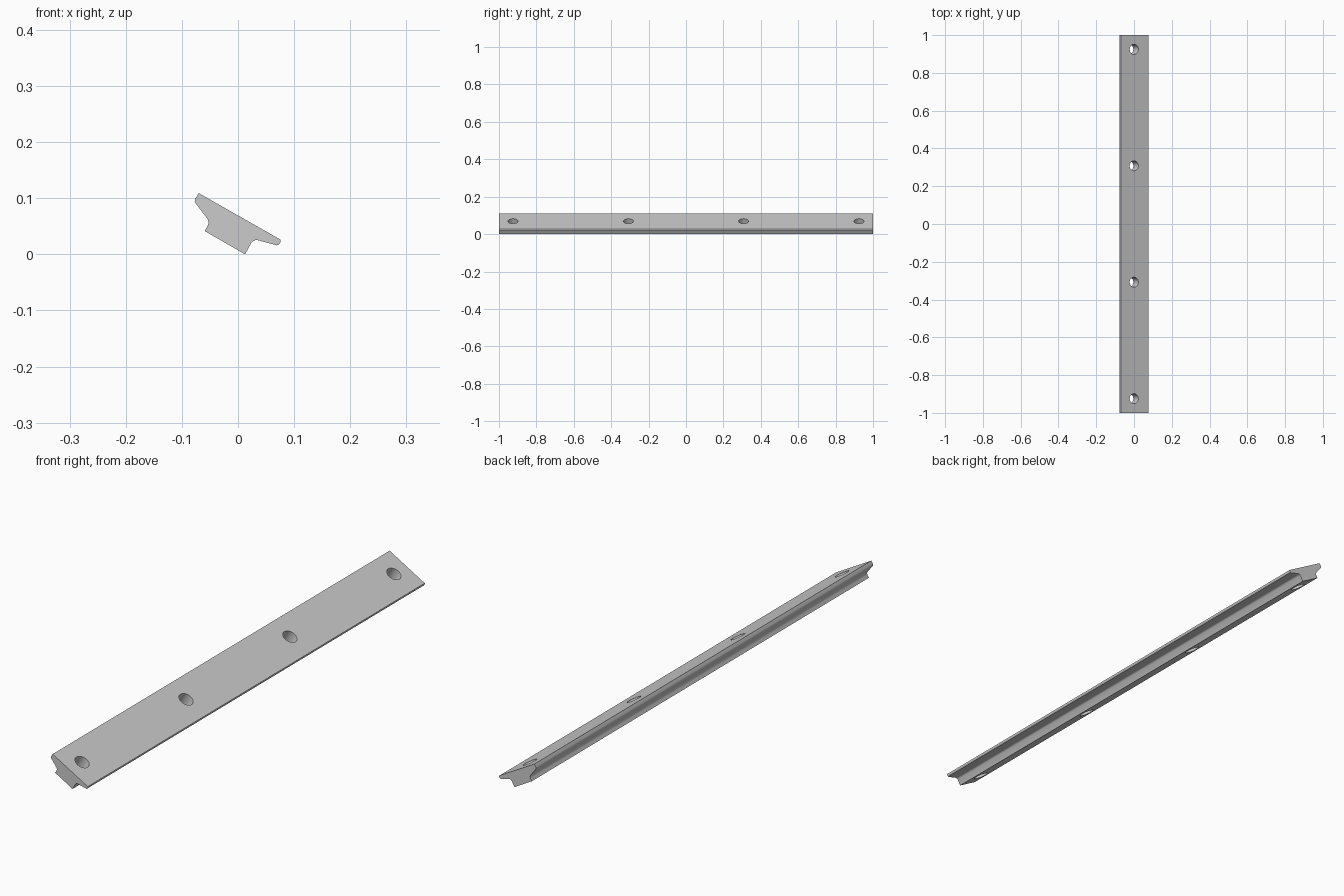
import bpy, bmesh, math
from mathutils import Vector, Matrix

if "Cube" in bpy.data.objects:
    bpy.data.objects.remove(bpy.data.objects["Cube"])

# Tilted rail cross-section (x, z), with softened lips and grooves
PROFILE = [
    (-0.070, 0.109), (0.076, 0.026), (0.0762, 0.023), (0.0745, 0.019),
    (0.072, 0.0165), (0.069, 0.016), (0.035, 0.0252), (0.031, 0.0252),
    (0.027, 0.0235), (0.024, 0.0205), (0.0125, 0.0),
    (-0.0595, 0.0415), (-0.0535, 0.0520), (-0.0525, 0.0555),
    (-0.0530, 0.0595), (-0.0545, 0.0630), (-0.0760, 0.0915),
    (-0.0772, 0.0945), (-0.0765, 0.0985),
]
HOLES_Y = [-0.925, -0.308, 0.308, 0.925]
HOLE_R = 0.0265


def new_object(name, bm):
    bmesh.ops.recalc_face_normals(bm, faces=bm.faces)
    mesh = bpy.data.meshes.new(name)
    bm.to_mesh(mesh)
    bm.free()
    ob = bpy.data.objects.new(name, mesh)
    bpy.context.collection.objects.link(ob)
    return ob


# Rail: profile extruded along y
bm = bmesh.new()
face = bm.faces.new([bm.verts.new((x, -1, z)) for x, z in PROFILE])
ext = bmesh.ops.extrude_face_region(bm, geom=[face])
bmesh.ops.translate(bm, vec=(0, 2, 0),
                    verts=[g for g in ext["geom"] if isinstance(g, bmesh.types.BMVert)])
rail = new_object("mounting_rail", bm)

# Bolt holes: cylinders square to the sloping top face
bm = bmesh.new()
tilt = Matrix.Rotation(math.radians(29.6), 4, 'Y')
for y in HOLES_Y:
    bmesh.ops.create_cone(bm, cap_ends=True, segments=40, radius1=HOLE_R,
                          radius2=HOLE_R, depth=0.3,
                          matrix=Matrix.Translation(Vector((0, y, 0.069))) @ tilt)
cutter = new_object("hole_cutters", bm)
cutter.hide_render = True

# Apply the cut and remove the helper
mod = rail.modifiers.new("bolt_holes", 'BOOLEAN')
mod.operation = 'DIFFERENCE'
mod.solver = 'EXACT'
mod.object = cutter
bpy.context.view_layer.objects.active = rail
rail.select_set(True)
cutter.select_set(False)
bpy.ops.object.modifier_apply(modifier=mod.name)
bpy.data.objects.remove(cutter)
bpy.ops.object.shade_smooth_by_angle(angle=math.radians(35))
